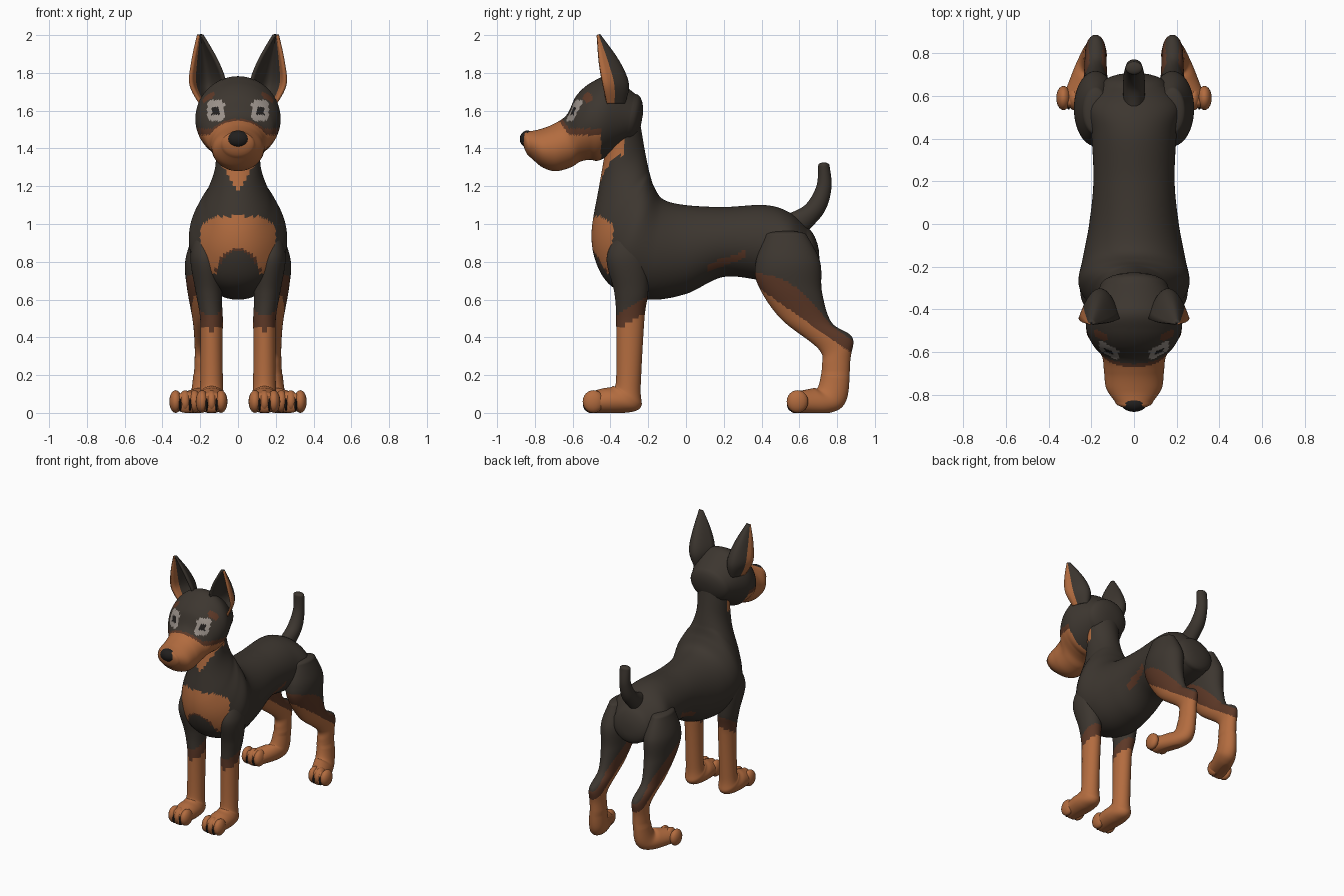
import bpy, bmesh, math

cube = bpy.data.objects.get("Cube")
if cube:
    bpy.data.objects.remove(cube, do_unlink=True)

# Flat colours shared by every part
COLOURS = {"charcoal coat": (.046, .037, .029), "tan coat": (.45, .15, .05),
           "brown edge": (.11, .04, .02), "grey eye": (.32, .28, .25),
           "black": (.016, .014, .013)}
DARK, TAN, BROWN, GREY, BLACK = range(len(COLOURS))
materials = []
for colour_name, rgb in COLOURS.items():
    material = bpy.data.materials.new(colour_name)
    material.use_nodes = True
    material.diffuse_color = (*rgb, 1)
    shader = material.node_tree.nodes["Principled BSDF"]
    shader.inputs["Base Color"].default_value = material.diffuse_color
    shader.inputs["Roughness"].default_value = .8
    materials.append(material)


def finish(name, bm, rule):
    """Turn a bmesh into a smooth object, colouring each face by a rule."""
    bmesh.ops.recalc_face_normals(bm, faces=bm.faces)
    bm.faces.index_update()
    for face in bm.faces:
        face.smooth = True
        face.material_index = rule(face)
    mesh = bpy.data.meshes.new(name)
    bm.to_mesh(mesh)
    bm.free()
    for material in materials:
        mesh.materials.append(material)
    obj = bpy.data.objects.new(name, mesh)
    bpy.context.collection.objects.link(obj)
    return obj


def skin(bm, rows, closed):
    """Join neighbouring rows of vertices with quads."""
    for low, high in zip(rows, rows[1:]):
        count = len(low)
        for k in range(count if closed else count - 1):
            n = (k + 1) % count
            bm.faces.new((low[k], low[n], high[n], high[k]))


def spline(rows, steps):
    """Catmull-Rom interpolation through rows of numbers."""
    last = len(rows) - 1
    result = []
    for i in range(last):
        before, start, end, after = (rows[max(0, min(last, i + k))] for k in range(-1, 3))
        for step in range(steps):
            t = step / steps
            row = []
            for p, q, r, s in zip(before, start, end, after):
                bend = 2 * p - 5 * q + 4 * r - s
                twist = 3 * (q - r) + s - p
                row.append(q + t * (r - p + t * (bend + t * twist)) / 2)
            result.append(row)
    return result + [rows[last]]


def dome(row, neighbour):
    """Shrinking rows that round off the end of a loft."""
    y1, z1, y2, z2, width = row
    y, z = (y1 + y2) / 2, (z1 + z2) / 2
    dy = y - (neighbour[0] + neighbour[2]) / 2
    dz = z - (neighbour[1] + neighbour[3]) / 2
    reach = .4 * width / math.hypot(dy, dz)
    result = []
    for degrees in range(15, 90, 15):
        angle = math.radians(degrees)
        shrink, push = math.cos(angle), reach * math.sin(angle)
        cy, cz = y + dy * push, z + dz * push
        result.append((cy + (y1 - y) * shrink, cz + (z1 - z) * shrink,
                       cy + (y2 - y) * shrink, cz + (z2 - z) * shrink, width * shrink))
    return result


def middle(y, z):
    return 0


def loft(name, rows, rule, centre=middle, side=1, segments=80):
    """Each row holds one edge y, z, the opposite edge y, z, and the half width."""
    rows = spline(rows, 12)
    rows = dome(rows[0], rows[1])[::-1] + rows + dome(rows[-1], rows[-2])
    bm = bmesh.new()
    rings = []
    for y1, z1, y2, z2, width in rows:
        y, z = (y1 + y2) / 2, (z1 + z2) / 2
        x = centre(y, z)
        ring = []
        for k in range(segments):
            angle = math.tau * k / segments
            up, out = math.cos(angle), math.sin(angle)
            ring.append(bm.verts.new((side * (x + width * out), y + up * (y1 - y),
                                      max(0, z + up * (z1 - z)))))
        rings.append(ring)
    skin(bm, rings, True)
    bm.faces.new(rings[0])
    bm.faces.new(rings[-1])
    return finish(name, bm, rule)


def ellipsoid(name, centre, radii, colour):
    bm = bmesh.new()
    bmesh.ops.create_uvsphere(bm, u_segments=20, v_segments=12, radius=1)
    bmesh.ops.scale(bm, vec=radii, verts=bm.verts)
    bmesh.ops.translate(bm, vec=centre, verts=bm.verts)
    return finish(name, bm, lambda face: colour)


def spot(face):
    """Face centre, folded onto one side."""
    x, y, z = face.calc_center_median()
    return abs(x), y, z


# Coat markings
def body_rule(face):
    x, y, z = spot(face)
    front = y < -.33
    if front and x < .2 and .74 < z < 1.04 - 6 * max(0, x - .1) ** 2:
        arch = math.hypot(x / .11, (z - .72) / .14)
        return DARK if arch < 1 else BROWN if arch < 1.1 else TAN
    if front and z > 1.17 and x < .6 * (z - 1.17):
        return TAN
    streak = abs(z - .73 - .35 * y) < .02
    return BROWN if streak and .12 < y < .31 else DARK


def head_rule(face):
    x, y, z = spot(face)
    eye_x, eye_z = abs(x - .117), abs(z - 1.6)
    if y < -.45 and eye_x < .045 and eye_z < .055 and eye_x + eye_z < .085:
        return BLACK if max(eye_x, eye_z) < .02 else GREY
    if x > .1 and math.hypot(y + .52, z - 1.67) < .026:
        return BROWN
    muzzle = max(0, min(1, (-.62 - y) / .06))
    edge = 1.47 + .09 * muzzle
    if y > -.45 or z > edge + .035:
        return DARK
    return TAN if z < edge else BROWN


def front_leg_rule(face):
    x, y, z = spot(face)
    height = z - .66 - .6 * y
    return TAN if height < 0 else BROWN if height < .08 else DARK


def hind_leg_rule(face):
    x, y, z = spot(face)
    height = z - 1 + .7 * y
    along = max(0, min(1, (y - .37) / .4))
    if height < -.07:
        return TAN
    return BROWN if height < .07 * math.sin(math.pi * along) else DARK


def plain_dark(face):
    return DARK


# Torso and neck, rump to throat
loft("body", [
    (.64, .98, .66, .72, .15), (.55, 1.06, .55, .7, .22), (.42, 1.1, .42, .7, .2),
    (.2, 1.09, .2, .72, .19), (0, 1.1, 0, .63, .21), (-.12, 1.13, -.2, .6, .24),
    (-.17, 1.2, -.38, .66, .26), (-.19, 1.26, -.47, .78, .22), (-.2, 1.3, -.5, .95, .17),
    (-.22, 1.4, -.46, 1.2, .12), (-.25, 1.58, -.41, 1.48, .12)], body_rule)

# Head, muzzle and nose
loft("head", [
    (-.27, 1.69, -.32, 1.42, .16), (-.4, 1.78, -.45, 1.34, .22), (-.5, 1.75, -.51, 1.34, .22),
    (-.58, 1.68, -.56, 1.33, .19), (-.63, 1.58, -.61, 1.3, .15), (-.7, 1.53, -.69, 1.28, .14),
    (-.78, 1.5, -.76, 1.3, .13), (-.84, 1.49, -.82, 1.35, .09)], head_rule)
ellipsoid("nose", (0, -.84, 1.45), (.06, .04, .045), BLACK)

# Tail
loft("tail", [(.53, 1.05, .62, .94, .05), (.63, 1.1, .73, 1.06, .05),
              (.69, 1.2, .77, 1.19, .04), (.7, 1.31, .76, 1.31, .04)], plain_dark)

FRONT_LEG = [(-.36, .96, -.22, .96, .04), (-.42, .82, -.2, .82, .08), (-.38, .64, -.2, .64, .07),
             (-.37, .5, -.22, .5, .06), (-.37, .18, -.24, .14, .06), (-.39, .14, -.24, .03, .07),
             (-.44, .13, -.33, 0, .08), (-.51, .11, -.51, 0, .07)]
HIND_LEG = [(.42, .94, .64, .94, .06), (.37, .8, .71, .8, .1), (.38, .68, .72, .64, .09),
            (.5, .5, .77, .48, .06), (.7, .34, .88, .4, .05), (.72, .25, .87, .28, .05),
            (.7, .14, .85, .07, .06), (.67, .13, .76, 0, .07), (.57, .11, .57, 0, .07)]


def front_leg_centre(y, z):
    return .14 + .1 * max(0, z - .5)


def hind_leg_centre(y, z):
    """Straight leg with the paw turned outward."""
    return .18 + (.4 * max(0, .8 - y) if z < .2 else 0)


def ear(name, side, columns=16):
    """Cupped shell open to the front; rows hold z, inner x, outer x, front y, depth."""
    rows = [(1.64, .1, .2, -.42, .09), (1.74, .07, .25, -.44, .13),
            (1.86, .11, .24, -.46, .1), (2, .19, .21, -.47, .01)]
    bm = bmesh.new()
    grid = []
    for z, inner, outer, front, depth in spline(rows, 8):
        line = []
        for k in range(columns + 1):
            t = k / columns
            x = inner + t * (outer - inner)
            line.append(bm.verts.new((side * x, front + 4 * depth * t * (1 - t), z)))
        grid.append(line)
    skin(bm, grid, False)
    obj = finish(name, bm, lambda face: TAN if face.index % columns >= columns - 2 else DARK)
    shell = obj.modifiers.new("thickness", "SOLIDIFY")
    shell.thickness = .016
    shell.offset = 0


# Paired parts: ears, legs, toes and claws
for label, side in (("left", 1), ("right", -1)):
    ear(label + "_ear", side)
    loft(label + "_front_leg", FRONT_LEG, front_leg_rule, front_leg_centre, side)
    loft(label + "_hind_leg", HIND_LEG, hind_leg_rule, hind_leg_centre, side)
    for paw, x, y in (("front", .14, -.49), ("hind", .28, .59)):
        for place, shift in (("inner", -.05), ("middle", 0), ("outer", .05)):
            ellipsoid(f"{label}_{paw}_{place}_toe", (side * (x + shift), y, .06),
                      (.034, .057, .06), TAN)
        for place, shift in (("inner", -.026), ("outer", .026)):
            ellipsoid(f"{label}_{paw}_{place}_claw", (side * (x + shift), y - .035, .045),
                      (.008, .02, .035), BLACK)
